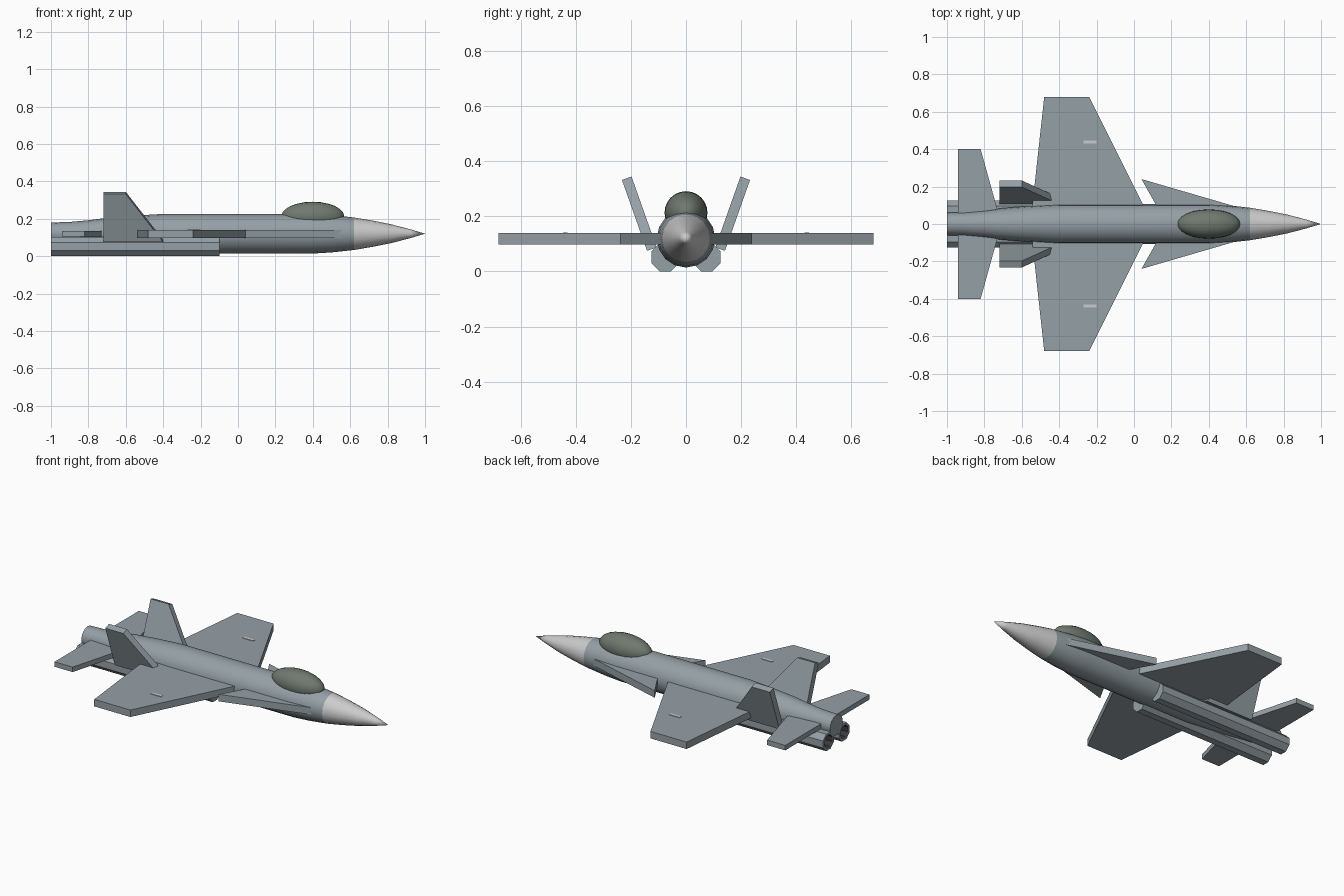
import bpy, bmesh, math
from mathutils import Vector

if "Cube" in bpy.data.objects:
    bpy.data.objects.remove(bpy.data.objects["Cube"])


def material(name, rgb):
    m = bpy.data.materials.new(name)
    m.diffuse_color = (*rgb, 1)
    m.use_nodes = True
    m.node_tree.nodes["Principled BSDF"].inputs["Base Color"].default_value = m.diffuse_color
    return m


GREY = material("airframe_grey", (0.30, 0.35, 0.38))
PALE = material("pale_grey", (0.52, 0.54, 0.52))
GLASS = material("tinted_glass", (0.16, 0.19, 0.16))
DARK = material("nozzle_dark", (0.04, 0.04, 0.045))


def finish(name, bm, mat, smooth=None):
    bmesh.ops.recalc_face_normals(bm, faces=bm.faces)
    me = bpy.data.meshes.new(name)
    bm.to_mesh(me)
    bm.free()
    ob = bpy.data.objects.new(name, me)
    bpy.context.collection.objects.link(ob)
    me.materials.append(mat)
    if smooth:
        bpy.ops.object.select_all(action='DESELECT')
        ob.select_set(True)
        bpy.context.view_layer.objects.active = ob
        bpy.ops.object.shade_smooth_by_angle(angle=math.radians(smooth))
    return ob


def lathe(name, profile, centre, sides, mat, smooth, offset=0.0):
    """Spin an (x, radius) profile around an axis parallel to x."""
    bm = bmesh.new()
    rings = []
    for x, r in profile:
        if r == 0:
            rings.append([bm.verts.new((x, *centre))])
        else:
            angles = [2 * math.pi * (i + offset) / sides for i in range(sides)]
            rings.append([bm.verts.new((x, centre[0] + r * math.cos(a),
                                        centre[1] + r * math.sin(a))) for a in angles])
    for a, b in zip(rings, rings[1:]):
        for i in range(sides):
            j = (i + 1) % sides
            quad = [a[i % len(a)], a[j % len(a)], b[j % len(b)], b[i % len(b)]]
            bm.faces.new(list(dict.fromkeys(quad)))
    return finish(name, bm, mat, smooth)


def slab(name, outline, thickness, mat=GREY):
    """Extrude a planar outline equally to both sides of its plane."""
    pts = [Vector(p) for p in outline]
    n = (pts[1] - pts[0]).cross(pts[2] - pts[0]).normalized() * thickness
    bm = bmesh.new()
    face = bm.faces.new([bm.verts.new(p - n / 2) for p in pts])
    ext = bmesh.ops.extrude_face_region(bm, geom=[face], use_keep_orig=True)
    bmesh.ops.translate(bm, vec=n, verts=[v for v in ext["geom"]
                                          if isinstance(v, bmesh.types.BMVert)])
    return finish(name, bm, mat)


AXIS = (0.0, 0.12)

# Fuselage and pale nose cone
lathe("fuselage", [(-1, 0), (-1, 0.06), (-0.9, 0.063), (-0.8, 0.072), (-0.7, 0.085),
                   (-0.55, 0.097), (-0.4, 0.106), (0.4, 0.106), (0.5, 0.1),
                   (0.62, 0.087), (0.62, 0)], AXIS, 16, GREY, 35)
lathe("nose_cone", [(0.62, 0), (0.62, 0.087), (0.72, 0.07), (0.82, 0.05),
                    (0.92, 0.024), (1, 0)], AXIS, 16, PALE, 35)

# Canopy bubble
canopy = [(0.4 - 0.168 * math.cos(math.pi * i / 12),
           0.078 * math.sin(math.pi * i / 12) if 0 < i < 12 else 0) for i in range(13)]
lathe("canopy", canopy, (0, 0.213), 24, GLASS, 40)

for side, s in (("left", 1), ("right", -1)):
    # Main wing
    slab(f"{side}_wing", [(0.08, s * 0.04, 0.118), (-0.24, s * 0.68, 0.118),
                          (-0.48, s * 0.68, 0.118), (-0.55, s * 0.04, 0.118)], 0.042)
    # Forward strake
    slab(f"{side}_strake", [(0.59, s * 0.08, 0.119), (0.04, s * 0.24, 0.119),
                            (0.13, s * 0.08, 0.119)], 0.042)
    # Tailplane
    slab(f"{side}_tailplane", [(-0.72, s * 0.04, 0.12), (-0.82, s * 0.4, 0.12),
                               (-0.94, s * 0.4, 0.12), (-0.94, s * 0.04, 0.12)], 0.03)
    # Canted tail fin
    slab(f"{side}_fin", [(-0.40, s * 0.124, 0.081), (-0.60, s * 0.215, 0.338),
                         (-0.72, s * 0.215, 0.338), (-0.72, s * 0.124, 0.081)], 0.037)
    # Octagonal engine with hollow exhaust
    c = (s * 0.075, 0.051)
    lathe(f"{side}_engine", [(-0.1, 0), (-0.1, 0.055), (-1, 0.055), (-1, 0.04),
                             (-0.95, 0.04), (-0.95, 0)], c, 8, GREY, 30, 0.5)
    lathe(f"{side}_exhaust", [(-0.998, 0.0395), (-0.948, 0.035), (-0.948, 0)],
          c, 8, DARK, 30, 0.5)
    # Pale wing marking
    slab(f"{side}_wing_marking", [(-0.27, s * 0.43, 0.14), (-0.2, s * 0.43, 0.14),
                                  (-0.2, s * 0.447, 0.14), (-0.27, s * 0.447, 0.14)],
         0.004, PALE)
